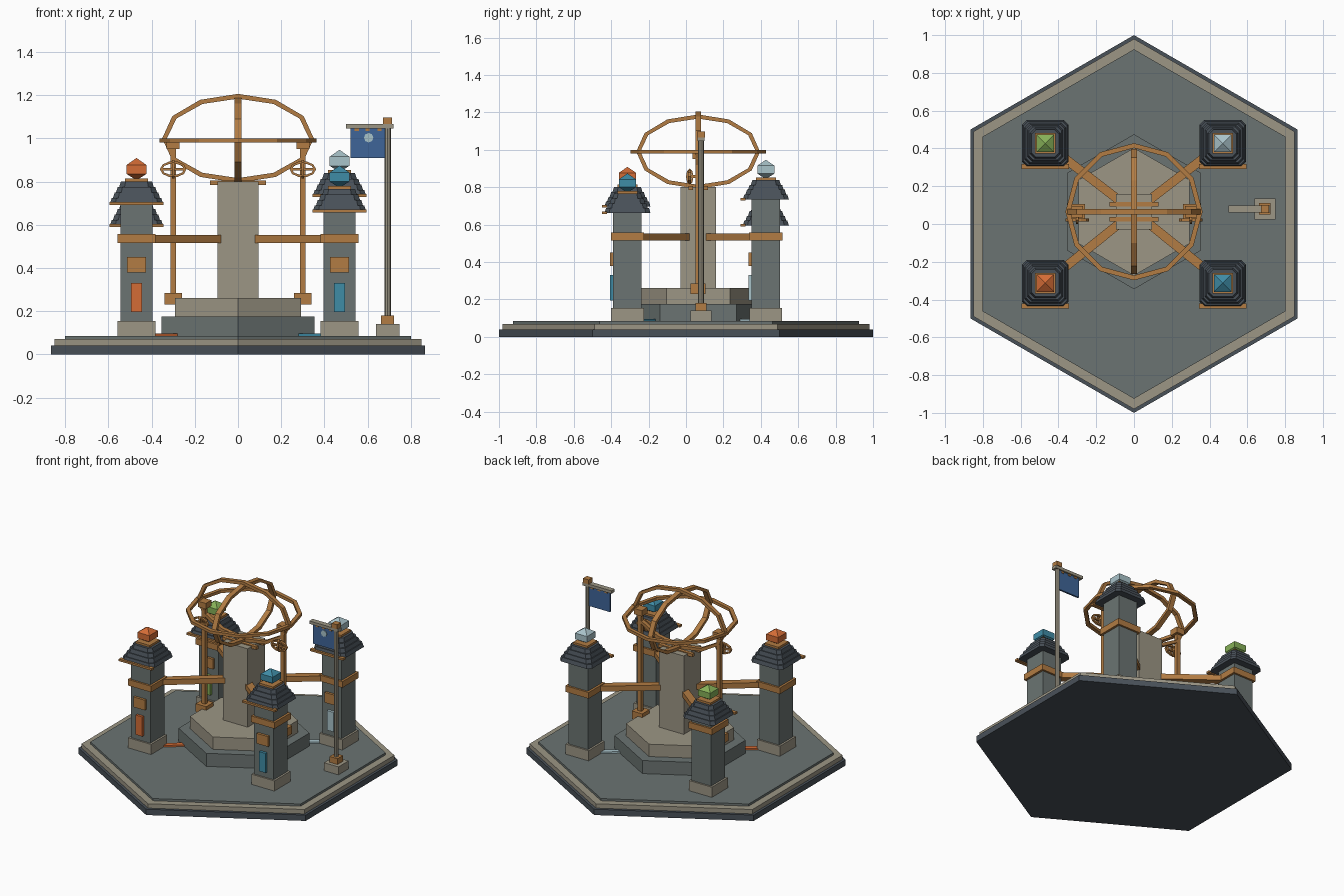
import bpy, bmesh
from math import pi, sin, cos, sqrt, atan2, hypot
from mathutils import Vector, Matrix

cube = bpy.data.objects.get("Cube")
if cube:
    bpy.data.objects.remove(cube, do_unlink=True)


def material(name, code):
    srgb = [int(code[i:i + 2], 16) / 255 for i in (0, 2, 4)]
    col = [c / 12.92 if c < 0.04 else ((c + 0.055) / 1.055) ** 2.4 for c in srgb] + [1]
    m = bpy.data.materials.new(name)
    m.use_nodes = True
    m.diffuse_color = col
    m.node_tree.nodes["Principled BSDF"].inputs["Base Color"].default_value = col
    return m


STONE = material("pale stone", "9c9685")
SLATE = material("grey slate", "6b7472")
DARK = material("dark slate", "495159")
WOOD = material("warm wood", "b27c43")
ORANGE = material("orange", "d46c36")
TEAL = material("teal", "3f8ca6")
ICE = material("ice blue", "a9c3ca")
GREEN = material("green", "86b058")
BLUE = material("banner blue", "3f6598")
CY = 0.065   # shared centre line of the shrine in y


def finish(name, bm, mat):
    bmesh.ops.recalc_face_normals(bm, faces=bm.faces)
    me = bpy.data.meshes.new(name)
    bm.to_mesh(me)
    bm.free()
    me.materials.append(mat)
    ob = bpy.data.objects.new(name, me)
    bpy.context.collection.objects.link(ob)
    return ob


def box(name, x, y, z0, z1, sx, sy, mat, turn=0):
    """Box centred on x, y, spanning z0 to z1, turned about z."""
    bm = bmesh.new()
    m = (Matrix.Translation((x, y, (z0 + z1) / 2)) @ Matrix.Rotation(turn, 4, "Z")
         @ Matrix.Diagonal((sx, sy, z1 - z0, 1)))
    bmesh.ops.create_cube(bm, size=1, matrix=m)
    return finish(name, bm, mat)


def loft(name, outlines, mat):
    """Solid through stacked outlines with equal point counts."""
    bm = bmesh.new()
    loops = [[bm.verts.new(p) for p in o] for o in outlines]
    n = len(loops[0])
    for a, b in zip(loops, loops[1:]):
        for i in range(n):
            j = (i + 1) % n
            bm.faces.new((a[i], a[j], b[j], b[i]))
    bm.faces.new(loops[0])
    bm.faces.new(loops[-1])
    bmesh.ops.remove_doubles(bm, verts=bm.verts, dist=1e-5)
    return finish(name, bm, mat)


def polygon(x, y, z, r, n):
    return [(x + r * sin(2 * pi * i / n), y + r * cos(2 * pi * i / n), z) for i in range(n)]


def prism(name, x, y, z0, z1, r, n, mat):
    return loft(name, [polygon(x, y, z0, r, n), polygon(x, y, z1, r, n)], mat)


def cut_square(x, y, z, h, c):
    """Square outline of half width h with corners cut by c."""
    pts = []
    for k in range(4):
        rot = Matrix.Rotation(k * pi / 2, 2)
        for p in ((h, c - h), (h, h - c)):
            q = rot @ Vector(p)
            pts.append((x + q.x, y + q.y, z))
    return pts


def hoop(name, centre, u, v, a, b, thick, wide, mat, n=12):
    """Faceted elliptical hoop with a rectangular section."""
    bm = bmesh.new()
    c, u, v = Vector(centre), Vector(u), Vector(v)
    w = u.cross(v) * wide / 2
    rows = []
    for i in range(n):
        t = 2 * pi * i / n
        inner, outer = [c + u * (a + d) * cos(t) + v * (b + d) * sin(t)
                        for d in (-thick / 2, thick / 2)]
        rows.append([bm.verts.new(p) for p in (inner - w, outer - w, outer + w, inner + w)])
    for i in range(n):
        p, q = rows[i], rows[(i + 1) % n]
        for k in range(4):
            m = (k + 1) % 4
            bm.faces.new((p[k], p[m], q[m], q[k]))
    return finish(name, bm, mat)


# Stepped hexagonal platform
prism("platform_foundation", 0, 0, 0, 0.04, 1.0, 6, DARK)
prism("platform_border", 0, 0, 0.04, 0.07, 0.98, 6, STONE)
prism("platform_floor", 0, 0, 0.07, 0.085, 0.925, 6, SLATE)

# Central pedestal and column
prism("pedestal_lower", 0, CY, 0.085, 0.175, 0.41, 6, SLATE)
prism("pedestal_upper", 0, CY, 0.175, 0.26, 0.338, 6, STONE)
box("central_column", 0, CY, 0.26, 0.8, 0.19, 0.19, STONE)
for s in (-1, 1):
    box("column_cradle", 0, CY + s * 0.04, 0.785, 0.806, 0.26, 0.024, WOOD)

# Armillary hoops
X, Y, Z = (1, 0, 0), (0, 1, 0), (0, 0, 1)
mid = (0, CY, 0.99)
hoop("horizon_hoop", mid, X, Y, 0.35, 0.35, 0.026, 0.02, WOOD)
hoop("wide_hoop", (0, CY, 1.0), X, Z, 0.34, 0.195, 0.022, 0.028, WOOD)
hoop("cross_hoop", mid, Y, Z, 0.32, 0.188, 0.022, 0.034, WOOD)

# Side posts with small hoops
for s in (-1, 1):
    x = s * 0.3
    box("post_foot", x, CY, 0.23, 0.285, 0.08, 0.08, WOOD)
    box("hoop_post", x, CY, 0.28, 0.985, 0.027, 0.027, WOOD)
    box("post_head", x, CY, 0.95, 0.99, 0.06, 0.06, WOOD)
    small = (x, CY - 0.045, 0.857)
    hoop("small_hoop", small, X, Z, 0.056, 0.032, 0.011, 0.016, WOOD, 10)
    hoop("small_cross_hoop", small, Y, Z, 0.015, 0.038, 0.01, 0.012, WOOD, 8)
    box("small_hoop_bar", x, CY - 0.045, 0.851, 0.863, 0.112, 0.012, WOOD)
    box("small_hoop_arm", x, CY - 0.02, 0.849, 0.865, 0.016, 0.055, WOOD)


def spoke(name, x, y, near, far, z0, z1, wide, mat):
    """Bar along the line from the centre to a tower, near and far from centre."""
    d = Vector((x, y - CY)).normalized()
    m = d * (near + far) / 2
    box(name, m.x, m.y + CY, z0, z1, far - near, wide, mat, atan2(d.y, d.x))


def tower(tag, x, y, roof, colour):
    box(tag + "_footing", x, y, 0.085, 0.155, 0.175, 0.175, STONE)
    box(tag + "_shaft", x, y, 0.155, roof + 0.01, 0.148, 0.152, SLATE)
    box(tag + "_band", x, y, 0.515, 0.557, 0.178, 0.178, WOOD)
    box(tag + "_plaque", x, y - 0.08, 0.38, 0.45, 0.088, 0.026, WOOD)
    box(tag + "_door_panel", x, y - 0.08, 0.195, 0.33, 0.05, 0.028, colour)
    # Tiered roof with cut corners
    for i, h in enumerate((0.123, 0.109, 0.095, 0.08)):
        z = roof + i * 0.026
        loft(tag + "_roof_tier", [cut_square(x, y, z, h, 0.025),
                                  cut_square(x, y, z + 0.026, h - 0.008, 0.022)], DARK)
    box(tag + "_eave_board", x, y - 0.122, roof - 0.006, roof + 0.008, 0.252, 0.026, WOOD)
    box(tag + "_roof_cap", x, y, roof + 0.1, roof + 0.118, 0.108, 0.108, WOOD)
    # Faceted crystal
    rings = ((0.112, 0.004), (0.138, 0.046), (0.18, 0.046), (0.212, 0))
    gem = [[(x + sx * h, y + sy * h, roof + z)
            for sx, sy in ((-1, -1), (1, -1), (1, 1), (-1, 1))] for z, h in rings[:3]]
    bm_top = [(x, y, roof + rings[3][0])]
    loft(tag + "_crystal_body", gem, colour)
    bm = bmesh.new()
    tip = bm.verts.new(bm_top[0])
    base = [bm.verts.new(p) for p in gem[2]]
    for i in range(4):
        bm.faces.new((base[i], base[(i + 1) % 4], tip))
    finish(tag + "_crystal_tip", bm, colour)
    # Tie beam to the column and coloured channel on the floor
    reach = hypot(x, y - CY)
    spoke(tag + "_tie_beam", x, y, 0.1, reach - 0.05, 0.515, 0.552, 0.048, WOOD)
    spoke(tag + "_floor_channel", x, y, 0.34, reach - 0.08, 0.085, 0.096, 0.035, colour)


tower("front_right_tower", -0.47, -0.313, 0.697, ORANGE)
tower("front_left_tower", 0.47, -0.313, 0.662, TEAL)
tower("back_right_tower", -0.47, 0.427, 0.595, GREEN)
tower("back_left_tower", 0.47, 0.427, 0.735, ICE)

# Banner on its pole
PX, PY = 0.693, 0.08
box("pole_footing", PX, PY, 0.085, 0.14, 0.11, 0.11, STONE)
box("pole_socket", PX, PY, 0.14, 0.18, 0.06, 0.06, WOOD)
prism("banner_pole", PX, PY, 0.18, 1.07, 0.015, 8, STONE)
box("pole_cap", PX, PY, 1.066, 1.097, 0.042, 0.042, WOOD)
box("banner_arm", 0.61, PY, 1.046, 1.066, 0.22, 0.036, STONE)
box("banner_cloth", 0.6, PY, 0.91, 1.05, 0.16, 0.012, BLUE)
for x in (0.55, 0.6, 0.655):
    box("banner_hook", x, PY, 1.034, 1.05, 0.02, 0.02, WOOD)
emblem = prism("banner_emblem", 0, 0, 0, 0.005, 0.022, 8, ICE)
emblem.matrix_world = Matrix.Translation((0.605, PY - 0.005, 1.003)) @ Matrix.Rotation(pi / 2, 4, "X")
